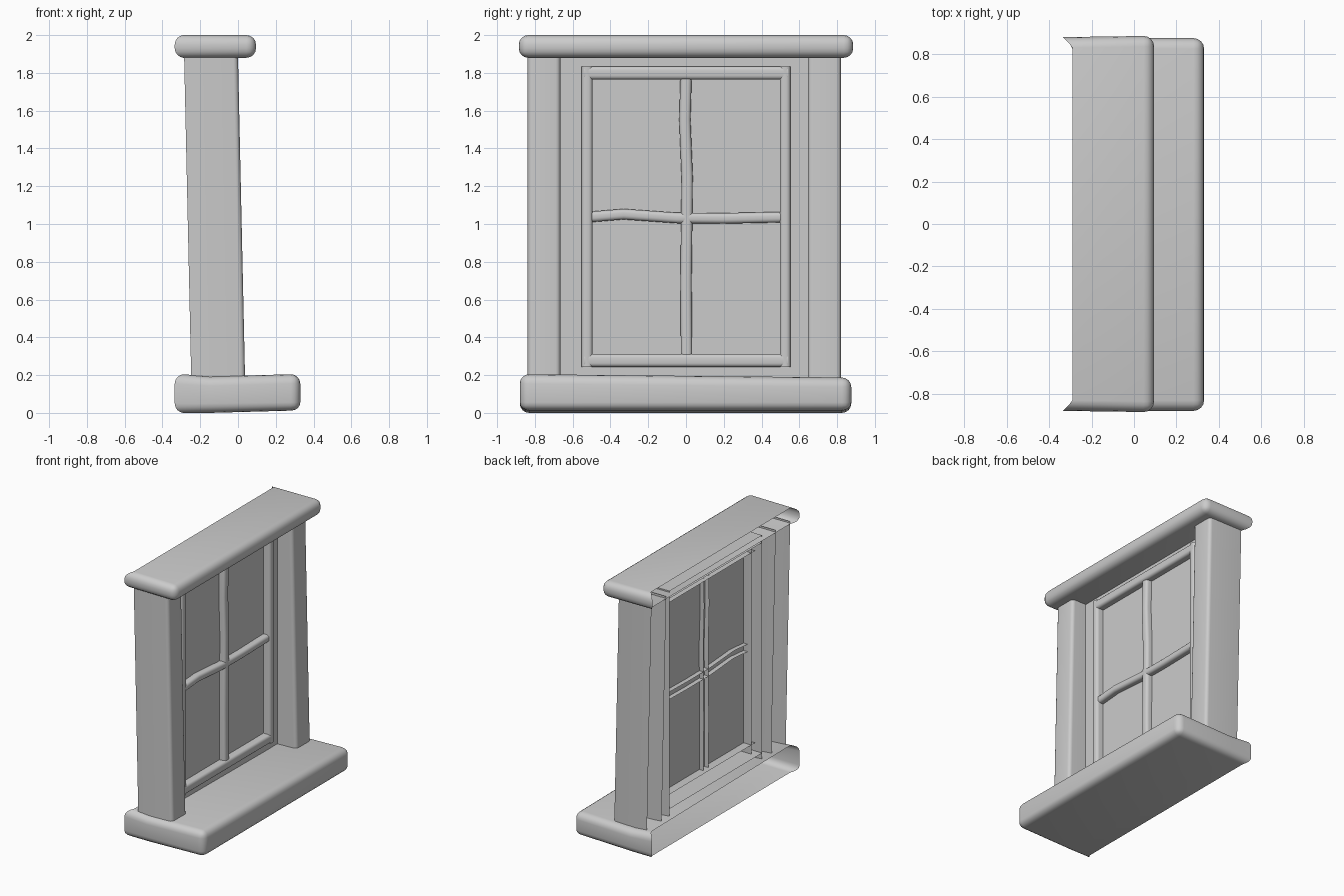
import bpy, bmesh
from mathutils import Vector

if "Cube" in bpy.data.objects:
    bpy.data.objects.remove(bpy.data.objects["Cube"])


def shell(name, lo, hi, radius=0.0, open_axes=(), segs=4, warp=None, cuts=None):
    """Box with an open back (-x), optionally open ends, bevelled on its remaining edges."""
    bm = bmesh.new()
    bmesh.ops.create_cube(bm, size=1)
    lo, hi = Vector(lo), Vector(hi)
    for v in bm.verts:
        v.co = Vector((lo[i] + (v.co[i] + 0.5) * (hi[i] - lo[i]) for i in range(3)))
    bm.normal_update()
    dead = [f for f in bm.faces
            if f.normal.x < -0.9 or any(abs(f.normal[a]) > 0.9 for a in open_axes)]
    bmesh.ops.delete(bm, geom=dead, context='FACES')
    if radius:
        edges = [e for e in bm.edges if len(e.link_faces) == 2]
        bmesh.ops.bevel(bm, geom=edges, offset=radius, segments=segs,
                        profile=0.5, affect='EDGES', clamp_overlap=True)
    if cuts:
        axis, places = cuts
        no = Vector((0, 0, 0))
        no[axis] = 1
        for p in places:
            bmesh.ops.bisect_plane(bm, geom=bm.verts[:] + bm.edges[:] + bm.faces[:],
                                   plane_co=no * p, plane_no=no)
    if warp:
        for v in bm.verts:
            warp(v.co)
    me = bpy.data.meshes.new(name)
    bm.to_mesh(me)
    bm.free()
    ob = bpy.data.objects.new(name, me)
    bpy.context.collection.objects.link(ob)
    bpy.ops.object.select_all(action='DESELECT')
    ob.select_set(True)
    bpy.context.view_layer.objects.active = ob
    bpy.ops.object.shade_smooth_by_angle(angle=0.7)
    return ob


def interp(t, pts):
    for (a, va), (b, vb) in zip(pts, pts[1:]):
        if t <= b:
            return va + (vb - va) * max(0, t - a) / (b - a)
    return pts[-1][1]


# back corners of the stone slabs flare towards the wall
def flare(co):
    if co.x < -0.28:
        co.x -= max(0, abs(co.y) - 0.835)


def lintel_warp(co):
    flare(co)
    if co.x > 0:
        co.y *= 1.006


def sill_warp(co):
    flare(co)
    if co.z > 0.1:
        co.z -= 0.018 * (co.y + 0.88) / 1.76
        if -0.2 < co.x < -0.1:
            co.z -= 0.012
    elif co.x > 0:
        co.z += 0.012 * (0.1 - co.z) / 0.1


# sill and lintel
shell("lintel", (-0.29, -0.88, 1.88), (0.095, 0.88, 2.0), 0.05, warp=lintel_warp)
shell("sill", (-0.29, -0.88, 0.0), (0.33, 0.875, 0.205), 0.05, warp=sill_warp,
      cuts=(0, (-0.15,)))


# side posts, leaning slightly towards the wall at the top
def lean(co):
    co.x += 0.037 * (1.88 - co.z) / 1.68


shell("post_left", (-0.285, -0.838, 0.17), (0.0, -0.665, 1.895), 0.025, (2,), warp=lean)
shell("post_right", (-0.285, 0.645, 0.17), (0.0, 0.82, 1.895), 0.025, (2,), warp=lean)

# recessed jambs around the sash
shell("jamb_left", (-0.25, -0.668, 0.18), (-0.12, -0.553, 1.89), open_axes=(2,))
shell("jamb_right", (-0.25, 0.553, 0.18), (-0.12, 0.648, 1.89), open_axes=(2,))
shell("jamb_top", (-0.25, -0.553, 1.835), (-0.12, 0.553, 1.89), open_axes=(1,))
shell("jamb_bottom", (-0.25, -0.553, 0.18), (-0.12, 0.553, 0.243), open_axes=(1,))

# sash frame
for side, y0, y1 in (("left", -0.553, -0.495), ("right", 0.497, 0.553)):
    shell("sash_" + side, (-0.2, y0, 0.243), (-0.08, y1, 1.835), 0.02, (2,), 3)
for side, z0, z1 in (("bottom", 0.243, 0.312), ("top", 1.765, 1.835)):
    shell("sash_" + side, (-0.2, -0.54, z0), (-0.08, 0.54, z1), 0.02, (1,), 3)

# glazing bars, slightly crooked
V_BEND = [(0.3, 0.003), (0.7, 0.0), (1.04, 0.004), (1.25, 0.006), (1.55, -0.006), (1.77, 0.0)]
H_BEND = [(-0.5, 0.0), (-0.33, 0.014), (-0.05, -0.006), (0.2, -0.008), (0.5, -0.002)]


def bend_v(co):
    co.y += interp(co.z, V_BEND)


def bend_h(co):
    co.z += interp(co.y, H_BEND)


shell("bar_vertical", (-0.17, -0.03, 0.3), (-0.09, 0.03, 1.775), 0.02, (2,), 3,
      bend_v, (2, [p[0] for p in V_BEND[1:-1]]))
shell("bar_horizontal", (-0.17, -0.5, 1.01), (-0.09, 0.5, 1.066), 0.02, (1,), 3,
      bend_h, (1, [p[0] for p in H_BEND[1:-1]]))

# glass pane
bpy.ops.mesh.primitive_plane_add(size=1, location=(-0.135, 0, 1.04), rotation=(0, 1.5707963, 0))
glass = bpy.context.object
glass.name = "glass_pane"
glass.scale = (1.48, 1.02, 1)
